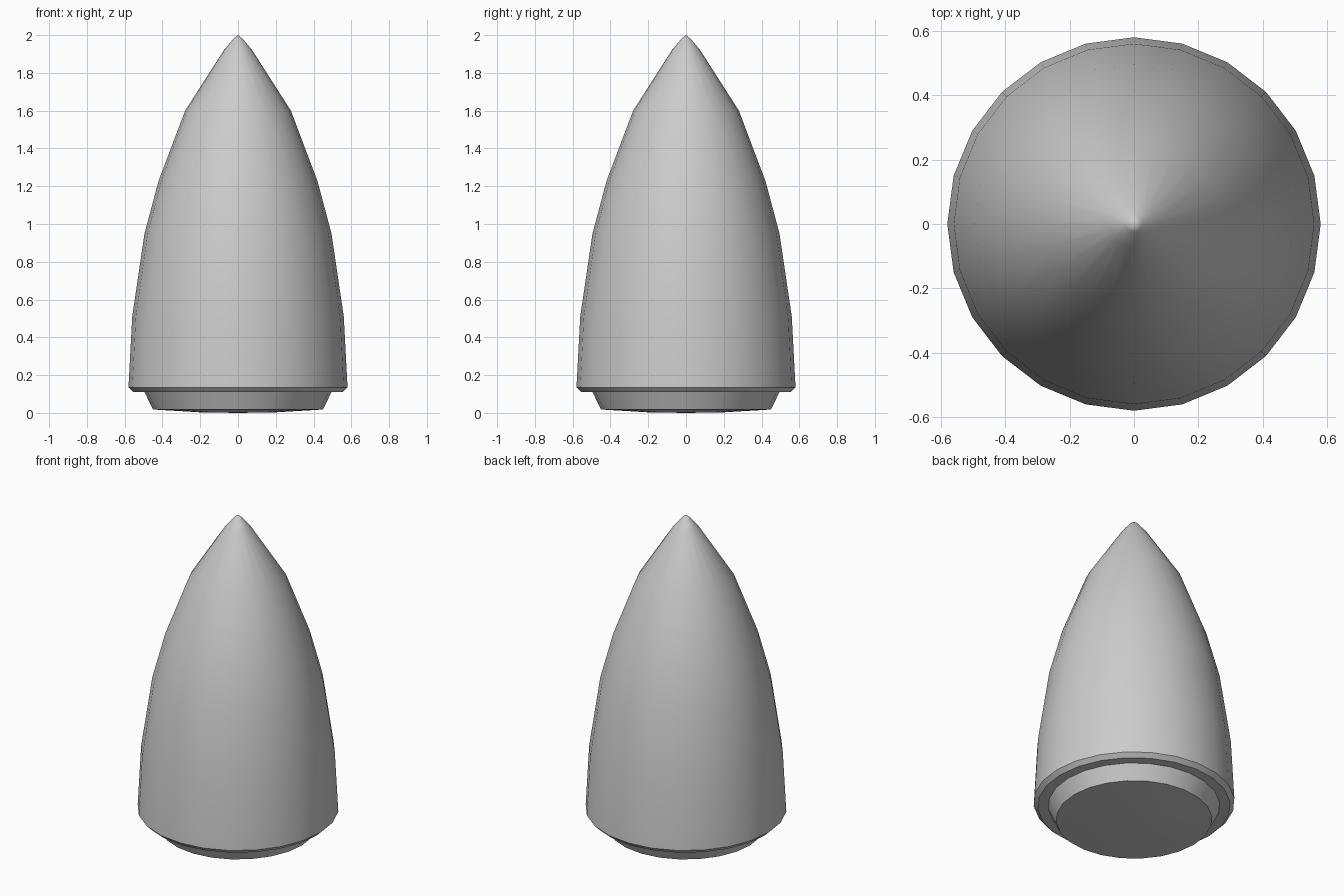
import bpy, bmesh, math

if "Cube" in bpy.data.objects:
    bpy.data.objects.remove(bpy.data.objects["Cube"])

SIDES = 24


def lathe(name, profile):
    """Revolve (radius, z) points about z; zero radius makes a single pole vertex."""
    bm = bmesh.new()
    rings = []
    for r, z in profile:
        n = 1 if r == 0 else SIDES
        rings.append([bm.verts.new((r * math.cos(2 * math.pi * i / SIDES),
                                    r * math.sin(2 * math.pi * i / SIDES), z))
                      for i in range(n)])
    for a, b in zip(rings, rings[1:]):
        for i in range(SIDES):
            j = (i + 1) % SIDES
            if len(a) == 1:
                bm.faces.new((a[0], b[i], b[j]))
            elif len(b) == 1:
                bm.faces.new((a[i], b[0], a[j]))
            else:
                bm.faces.new((a[i], b[i], b[j], a[j]))
    bmesh.ops.recalc_face_normals(bm, faces=bm.faces)
    mesh = bpy.data.meshes.new(name)
    bm.to_mesh(mesh)
    bm.free()
    obj = bpy.data.objects.new(name, mesh)
    bpy.context.collection.objects.link(obj)
    bpy.ops.object.select_all(action='DESELECT')
    obj.select_set(True)
    bpy.context.view_layer.objects.active = obj
    bpy.ops.object.shade_smooth_by_angle(angle=math.radians(30))
    return obj


# One closed shell: pointed tip, curved body, bevelled rim, tapered plug, shallow base
lathe("nose_cone", [
    (0, 2.0), (0.025, 1.98), (0.075, 1.92), (0.28, 1.6), (0.42, 1.23),
    (0.495, 0.95), (0.56, 0.51), (0.58, 0.135), (0.555, 0.11),
    (0.495, 0.11), (0.45, 0.018), (0.2, 0.003), (0, 0),
])
